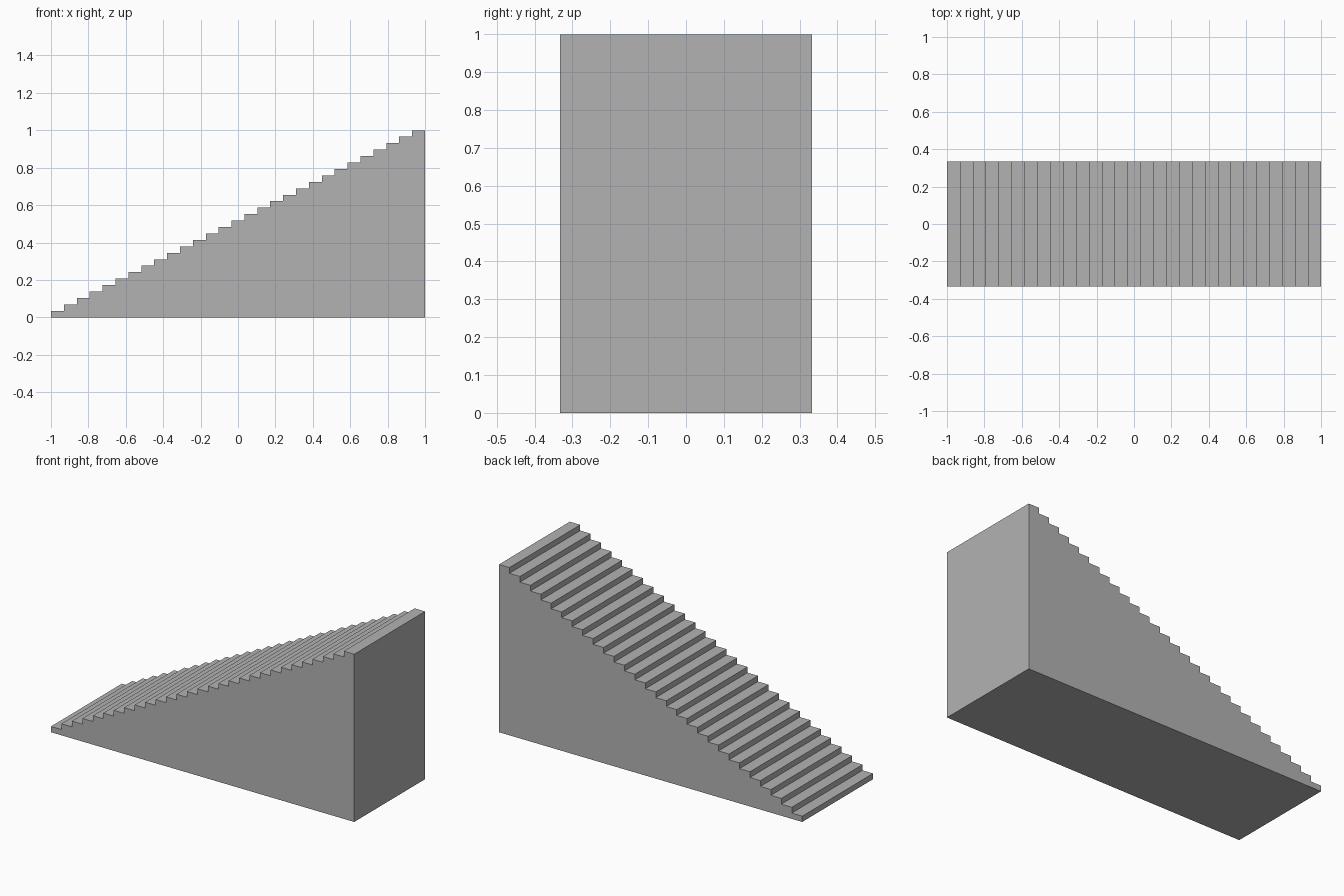
import bpy
import bmesh

STEPS = 29
LENGTH, HEIGHT, WIDTH = 2.0, 1.0, 0.667

cube = bpy.data.objects.get("Cube")
if cube:
    bpy.data.objects.remove(cube, do_unlink=True)

# Plain grey material
grey = bpy.data.materials.new("grey")
grey.use_nodes = True
color = (0.45, 0.45, 0.45, 1.0)
grey.diffuse_color = color
grey.node_tree.nodes["Principled BSDF"].inputs["Base Color"].default_value = color

# Side profile: base line, tall end, then treads and risers downwards
tread, riser = LENGTH / STEPS, HEIGHT / STEPS
profile = [(-LENGTH / 2, 0.0), (LENGTH / 2, 0.0)]
for i in reversed(range(STEPS)):
    z = (i + 1) * riser
    x = -LENGTH / 2 + i * tread
    profile += [(x + tread, z), (x, z)]

# Extrude the profile across the width
bm = bmesh.new()
side = bm.faces.new([bm.verts.new((x, -WIDTH / 2, z)) for x, z in profile])
result = bmesh.ops.extrude_face_region(bm, geom=[side], use_keep_orig=True)
moved = [v for v in result["geom"] if isinstance(v, bmesh.types.BMVert)]
bmesh.ops.translate(bm, verts=moved, vec=(0, WIDTH, 0))
bmesh.ops.recalc_face_normals(bm, faces=bm.faces[:])

mesh = bpy.data.meshes.new("staircase")
bm.to_mesh(mesh)
bm.free()
mesh.materials.append(grey)
staircase = bpy.data.objects.new("staircase", mesh)
bpy.context.collection.objects.link(staircase)
